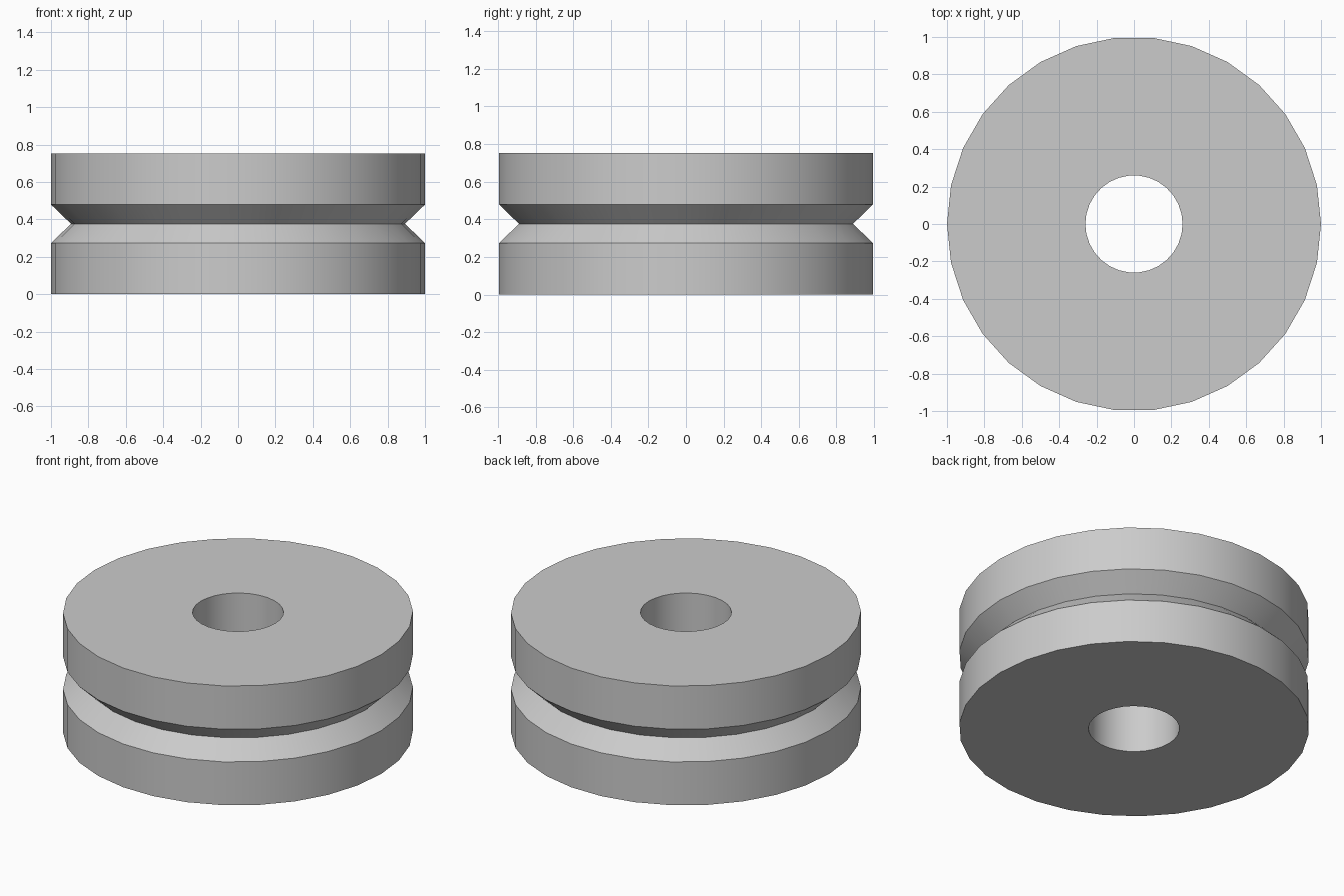
import bpy, bmesh
from math import radians, tau
from mathutils import Matrix, Vector

cube = bpy.data.objects.get("Cube")
if cube:
    bpy.data.objects.remove(cube, do_unlink=True)

SIDES = 30
HEIGHT = 0.752
MIDDLE = HEIGHT / 2
GROOVE_HALF = 0.103
GROOVE_RADIUS = 0.893
BORE_RADIUS = 0.26

# Light grey material
grey = bpy.data.materials.new("light grey")
grey.use_nodes = True
colour = (0.6, 0.6, 0.6, 1)
grey.diffuse_color = colour
grey.node_tree.nodes["Principled BSDF"].inputs["Base Color"].default_value = colour

# Closed cross-section: bore, lower rim, V groove, upper rim
profile = [
    (BORE_RADIUS, 0), (1, 0),
    (1, MIDDLE - GROOVE_HALF), (GROOVE_RADIUS, MIDDLE), (1, MIDDLE + GROOVE_HALF),
    (1, HEIGHT), (BORE_RADIUS, HEIGHT),
]

# Revolve the section around the axle
bm = bmesh.new()
rings = []
for i in range(SIDES):
    turn = Matrix.Rotation(tau * i / SIDES, 3, "Z")
    rings.append([bm.verts.new(turn @ Vector((r, 0, z))) for r, z in profile])
for i, ring in enumerate(rings):
    after = rings[(i + 1) % SIDES]
    for j in range(len(profile)):
        k = (j + 1) % len(profile)
        bm.faces.new((ring[j], after[j], after[k], ring[k]))
bmesh.ops.recalc_face_normals(bm, faces=bm.faces)

mesh = bpy.data.meshes.new("pulley_wheel")
bm.to_mesh(mesh)
bm.free()
mesh.materials.append(grey)
wheel = bpy.data.objects.new("pulley_wheel", mesh)
bpy.context.collection.objects.link(wheel)

# Smooth round walls with crisp rims
bpy.ops.object.select_all(action="DESELECT")
wheel.select_set(True)
bpy.context.view_layer.objects.active = wheel
bpy.ops.object.shade_smooth_by_angle(angle=radians(30))
